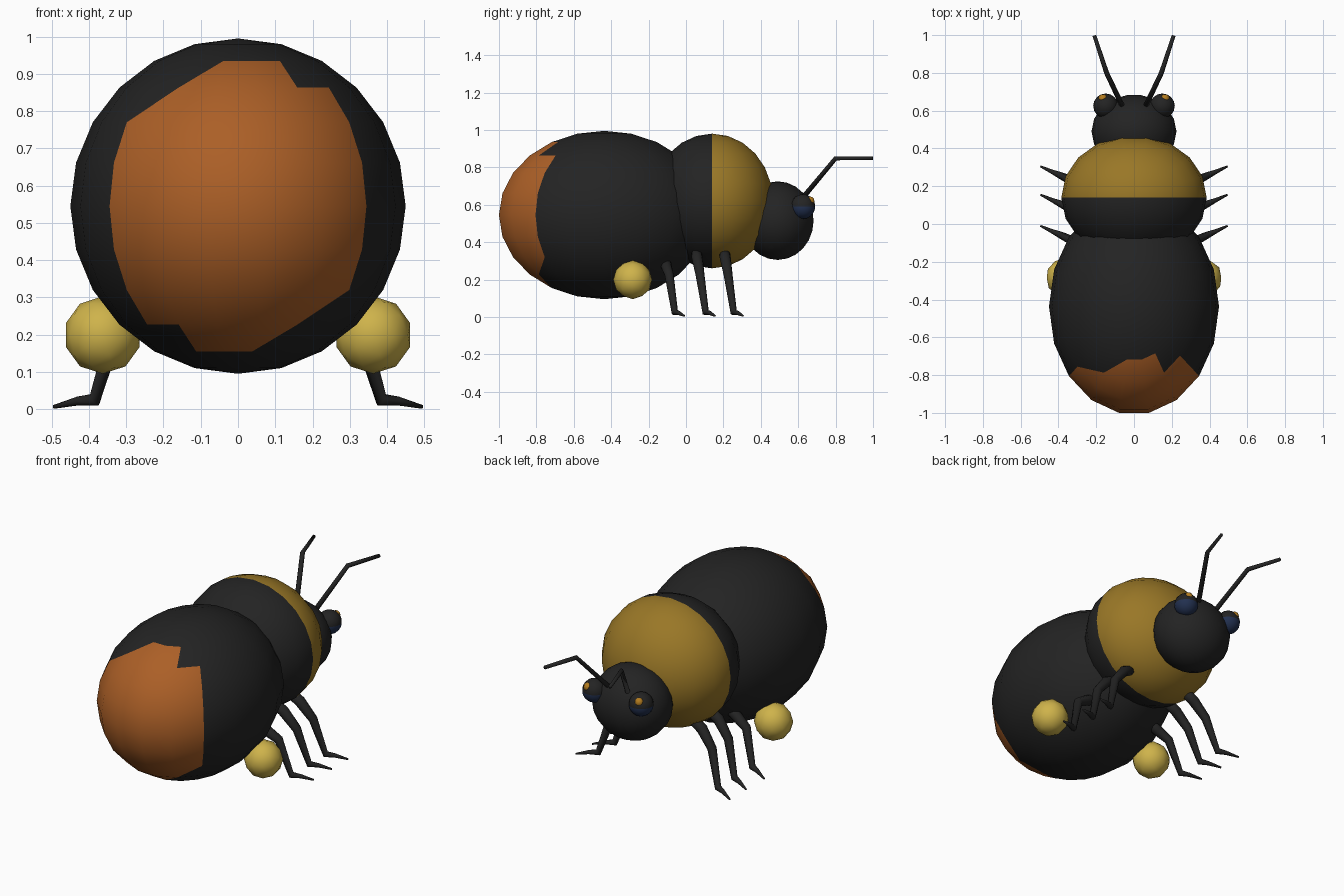
import bpy, bmesh
from math import sin, cos, pi
from mathutils import Vector, Matrix

cube = bpy.data.objects.get("Cube")
if cube:
    bpy.data.objects.remove(cube, do_unlink=True)


def material(name, rgb):
    m = bpy.data.materials.new(name)
    m.use_nodes = True
    m.diffuse_color = (*rgb, 1)
    m.node_tree.nodes["Principled BSDF"].inputs["Base Color"].default_value = (*rgb, 1)
    return m


BLACK = material("soft black", (0.017, 0.017, 0.017))
ORANGE = material("rust orange", (0.41, 0.115, 0.02))
GOLD = material("dark gold", (0.32, 0.185, 0.02))
POLLEN = material("pollen yellow", (0.62, 0.45, 0.07))
BLUE = material("eye blue", (0.016, 0.03, 0.08))
AMBER = material("eye glint", (0.45, 0.2, 0.014))


def finish(name, bm, mats, smooth=True):
    bmesh.ops.recalc_face_normals(bm, faces=bm.faces)
    for f in bm.faces:
        f.smooth = smooth
    mesh = bpy.data.meshes.new(name)
    bm.to_mesh(mesh)
    bm.free()
    for m in mats:
        mesh.materials.append(m)
    ob = bpy.data.objects.new(name, mesh)
    bpy.context.collection.objects.link(ob)
    return ob


def ellipsoid(name, centre, radii, mats, rule=None, segs=18, rings=12):
    """Triangulated sphere; rule(column, row) gives the material slot."""
    bm = bmesh.new()
    grid = []
    for j in range(rings + 1):
        lat = pi * (j / rings - 0.5)
        if j in (0, rings):
            pole = bm.verts.new((centre[0], centre[1], centre[2] + radii[2] * sin(lat)))
            grid.append([pole] * segs)
        else:
            grid.append([bm.verts.new((
                centre[0] + radii[0] * cos(lat) * cos(2 * pi * i / segs),
                centre[1] + radii[1] * cos(lat) * sin(2 * pi * i / segs),
                centre[2] + radii[2] * sin(lat))) for i in range(segs)])
    for j in range(rings):
        for i in range(segs):
            k = (i + 1) % segs
            a, b = grid[j][i], grid[j][k]
            c, d = grid[j + 1][k], grid[j + 1][i]
            # lower right and upper left triangles
            for tri, du, dv in (((a, b, c), 0.67, 0.33), ((a, c, d), 0.33, 0.67)):
                if len(set(tri)) == 3:
                    f = bm.faces.new(tri)
                    if rule:
                        f.material_index = rule(i + du, j + dv - rings / 2)
    return finish(name, bm, mats)


def tube(name, points, radii, mat, sides=8):
    """Tapered limb through the points."""
    bm = bmesh.new()
    pts = [Vector(p) for p in points]
    loops = []
    for n, (p, r) in enumerate(zip(pts, radii)):
        ahead = (pts[min(n + 1, len(pts) - 1)] - p).normalized()
        behind = (p - pts[max(n - 1, 0)]).normalized()
        turn = (ahead + behind).to_track_quat('Z', 'Y')
        loops.append([bm.verts.new(p + turn @ Vector(
            (r * cos(2 * pi * s / sides), r * sin(2 * pi * s / sides), 0)))
            for s in range(sides)])
    for lo, hi in zip(loops, loops[1:]):
        for s in range(sides):
            t = (s + 1) % sides
            bm.faces.new((lo[s], lo[t], hi[t], hi[s]))
    bm.faces.new(loops[0])
    bm.faces.new(loops[-1])
    return finish(name, bm, [mat])


def tail_patch(col, row):
    """Stepped orange patch, the same when turned half way round."""
    u = col - 11

    def below_edge(u, v):
        return v < min(4, u + 2, 3 if u > 4 else 4)
    return int(0 < u < 5 and below_edge(u, row) and below_edge(5 - u, -row))


# body
ellipsoid("abdomen", (0, -0.437, 0.545), (0.45, 0.572, 0.45), [BLACK, ORANGE], tail_patch)
ellipsoid("thorax", (0, 0.14, 0.62), (0.385, 0.33, 0.36), [BLACK, GOLD],
          lambda col, row: int(col < 9))
ellipsoid("head", (0, 0.49, 0.515), (0.225, 0.195, 0.21), [BLACK])

for side, label in ((1, "left"), (-1, "right")):
    # eyes: black above, blue below, with a glint
    eye = Vector((side * 0.15, 0.625, 0.59))
    ellipsoid(label + "_eye", eye, (0.066, 0.066, 0.066), [BLACK, BLUE],
              lambda col, row: int(row < 0), 16, 10)
    glint = eye + Vector((side * 0.28, 0.75, 0.58)).normalized() * 0.05
    ellipsoid(label + "_eye_glint", glint, (0.025, 0.025, 0.025), [AMBER], None, 10, 6)

    # antennae
    tube(label + "_antenna",
         [(side * 0.055, 0.61, 0.62), (side * 0.145, 0.8, 0.848), (side * 0.21, 0.998, 0.848)],
         [0.014, 0.013, 0.01], BLACK, 6)

    # legs
    for place, y, z in (("rear", -0.11, 0.29), ("middle", 0.055, 0.335), ("front", 0.205, 0.335)):
        tube(f"{label}_{place}_leg",
             [(side * 0.18, y, z + 0.02), (side * 0.25, y + 0.005, z - 0.02),
              (side * 0.325, y + 0.02, 0.225), (side * 0.385, y + 0.05, 0.025),
              (side * 0.43, y + 0.07, 0.022), (side * 0.495, y + 0.1, 0.006)],
             [0.028, 0.03, 0.025, 0.019, 0.012, 0.005], BLACK)

    # pollen balls
    bm = bmesh.new()
    bmesh.ops.create_icosphere(bm, subdivisions=2, radius=0.104)
    bmesh.ops.transform(bm, verts=bm.verts, matrix=Matrix.Translation(
        (side * 0.363, -0.285, 0.199)) @ Matrix.Rotation(pi / 2, 4, 'X'))
    finish(label + "_pollen_ball", bm, [POLLEN])
